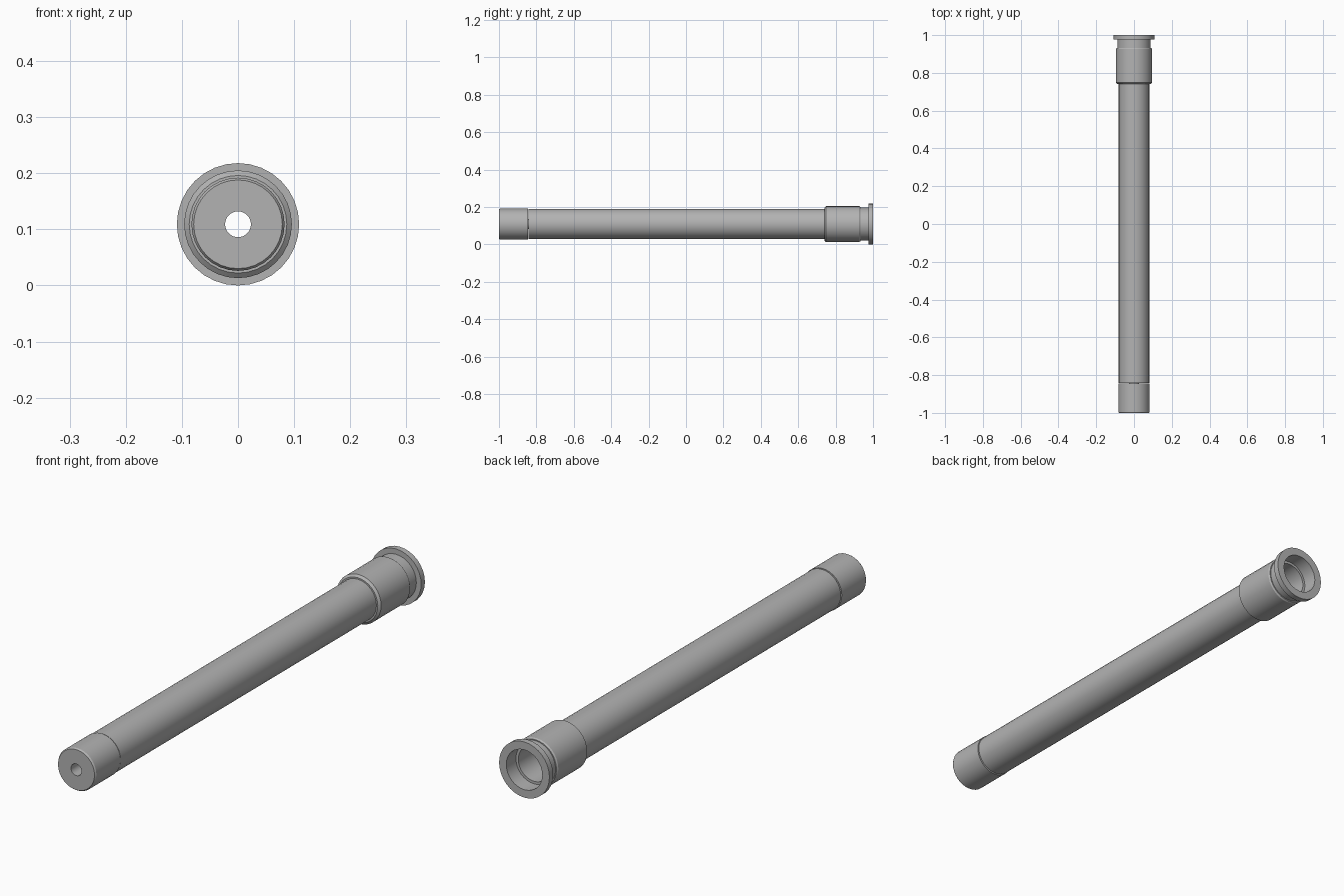
import bpy, bmesh, math

SIDES = 32
AXIS_Z = 0.109

cube = bpy.data.objects.get("Cube")
if cube:
    bpy.data.objects.remove(cube, do_unlink=True)

grey = bpy.data.materials.new("satin grey metal")
grey.use_nodes = True
colour = (0.45, 0.45, 0.45, 1)
grey.diffuse_color = colour
grey.node_tree.nodes["Principled BSDF"].inputs["Base Color"].default_value = colour


def lathe(name, profile, sides=SIDES):
    """Spin a closed (radius, y) profile around the long axis."""
    bm = bmesh.new()
    rings = []
    for i in range(sides):
        a = 2 * math.pi * i / sides
        rings.append([bm.verts.new((r * math.sin(a), y, AXIS_Z + r * math.cos(a)))
                      for r, y in profile])
    n = len(profile)
    for i in range(sides):
        a, b = rings[i], rings[(i + 1) % sides]
        for j in range(n):
            k = (j + 1) % n
            bm.faces.new((a[j], a[k], b[k], b[j]))
    bmesh.ops.recalc_face_normals(bm, faces=bm.faces)
    mesh = bpy.data.meshes.new(name)
    bm.to_mesh(mesh)
    bm.free()
    obj = bpy.data.objects.new(name, mesh)
    bpy.context.collection.objects.link(obj)
    mesh.materials.append(grey)
    bpy.ops.object.select_all(action='DESELECT')
    obj.select_set(True)
    bpy.context.view_layer.objects.active = obj
    bpy.ops.object.shade_smooth_by_angle(angle=math.radians(30))
    return obj


# Front cap with a chamfered rim and a central bore
lathe("front_cap", [(0.023, -1), (0.079, -1), (0.083, -0.994),
                    (0.083, -0.845), (0.023, -0.845)])

# Narrow core that joins the cap to the tube across a thin seam
lathe("bore_liner", [(0.023, -0.86), (0.026, -0.86), (0.026, -0.8), (0.023, -0.8)])

# Long hollow tube, closed at the front apart from the bore
lathe("main_tube", [(0.023, -0.841), (0.081, -0.841), (0.081, 0.76),
                    (0.068, 0.76), (0.068, -0.8), (0.023, -0.8)])

# Thick sleeve with chamfered ends
lathe("rear_sleeve", [(0.068, 0.74), (0.087, 0.74), (0.096, 0.748), (0.096, 0.926),
                      (0.092, 0.932), (0.068, 0.932)])

# Neck and end flange around the stepped rear socket
lathe("rear_flange", [(0.068, 0.92), (0.088, 0.92), (0.088, 0.977), (0.109, 0.977),
                      (0.109, 1), (0.078, 1), (0.078, 0.94), (0.068, 0.94)])
